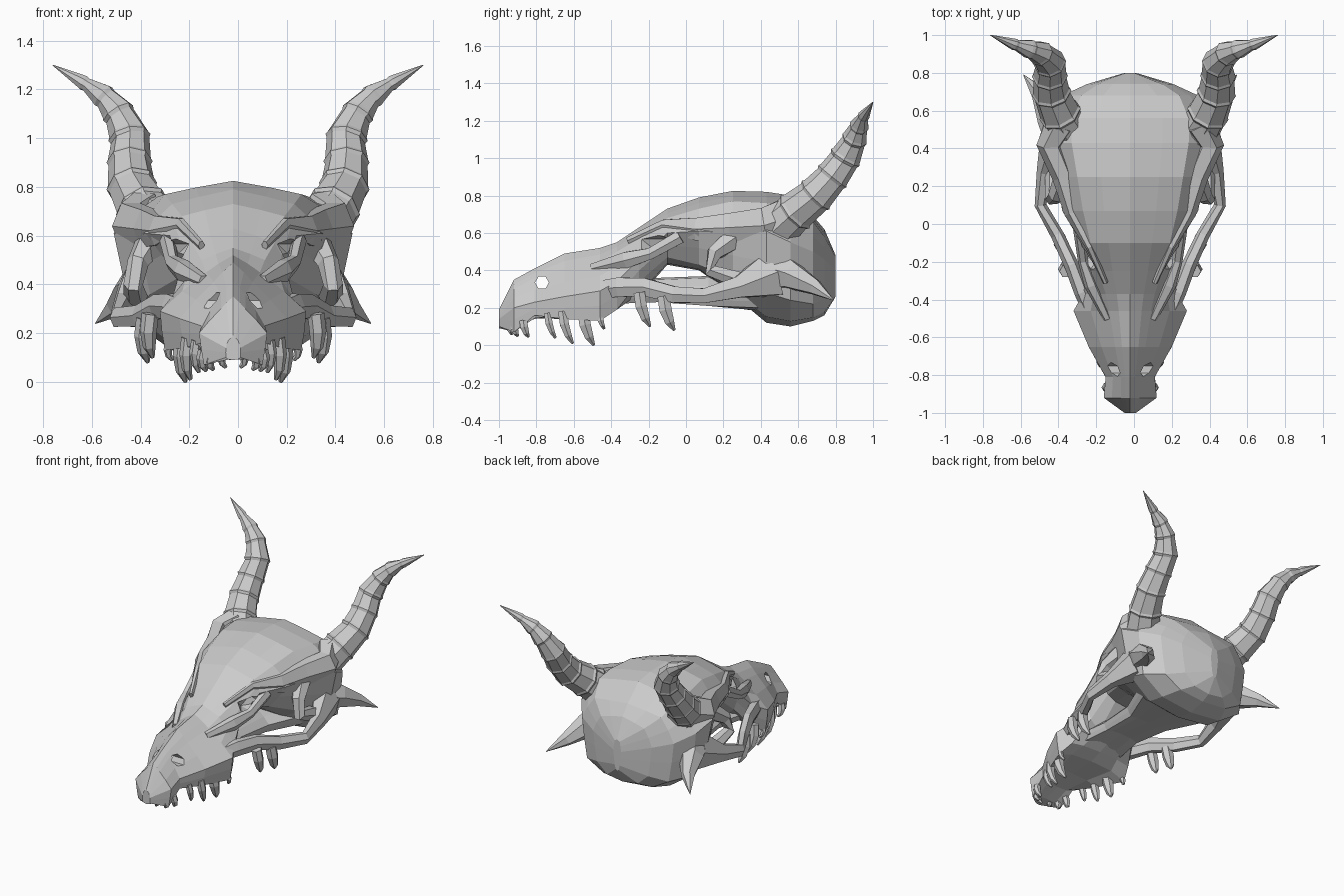
import bpy, bmesh
from mathutils import Vector, Matrix

if "Cube" in bpy.data.objects:
    bpy.data.objects.remove(bpy.data.objects["Cube"])

OFF = -0.02  # the skull sits slightly left of its horns


def finish(name, bm, mirror=False, off=OFF):
    bmesh.ops.recalc_face_normals(bm, faces=bm.faces)
    me = bpy.data.meshes.new(name)
    bm.to_mesh(me)
    bm.free()
    ob = bpy.data.objects.new(name, me)
    bpy.context.collection.objects.link(ob)
    ob.location.x = off
    if mirror:
        m = ob.modifiers.new("mirror", 'MIRROR')
        m.use_mirror_merge = False
    return ob


def skin(bm, rings):
    """Bridge equal rings of points and cap both ends."""
    vs = [[bm.verts.new(p) for p in r] for r in rings]
    n = len(vs[0])
    for a, b in zip(vs, vs[1:]):
        for i in range(n):
            j = (i + 1) % n
            bm.faces.new((a[i], a[j], b[j], b[i]))
    bm.faces.new(vs[0])
    bm.faces.new(vs[-1])


def loft(name, sections):
    """Symmetric cross-sections: y, top z, shoulder, widest, lower edge, bottom z."""
    bm = bmesh.new()
    rings = []
    for y, zt, x1, z1, x2, z2, x3, z3, zb in sections:
        half = [(x1 * .55, zt * .5 + z1 * .5), (x1, z1),
                ((x1 + x2) * .51, (z1 + z2) * .503), (x2, z2),
                ((x2 + x3) * .505, (z2 + z3) / 2), (x3, z3),
                (x3 * .6, zb * .8 + z3 * .2)]
        ring = [(0, y, zt)] + [(x, y, z) for x, z in half] + [(0, y, zb)]
        ring += [(-x, y, z) for x, z in reversed(half)]
        rings.append(ring)
    skin(bm, rings)
    return finish(name, bm)


def add_tube(bm, pts, radii, sides=6, ridged=False, flat=1.0):
    """Tapered tube along a path; flat squeezes it sideways."""
    pts = [Vector(p) for p in pts]
    rings = []
    for i, p in enumerate(pts):
        d = (pts[min(i + 1, len(pts) - 1)] - pts[max(i - 1, 0)]).normalized()
        ref = Vector((1, 0, 0)) if abs(d.x) < .85 else Vector((0, 0, 1))
        u = (ref - d * ref.dot(d)).normalized()
        frame = Matrix((u, d.cross(u), d)).transposed() @ Matrix.Diagonal((flat, 1, 1))
        inner = ridged and 0 < i < len(pts) - 1
        for shift, k in ([(-.012, .97), (.004, 1.06), (.018, .98)] if inner else [(0, 1)]):
            spoke = Vector((max(radii[i] * k, .002), 0, 0))
            rings.append([p + d * shift + frame @ (Matrix.Rotation(6.28319 * s / sides, 3, 'Z') @ spoke)
                          for s in range(sides)])
    skin(bm, rings)


def tube(name, pts, radii, sides=6, ridged=False, flat=1.0, off=OFF):
    bm = bmesh.new()
    add_tube(bm, pts, radii, sides, ridged, flat)
    return finish(name, bm, True, off)


# Skull: snout, brow roof and rounded braincase
skull = loft("skull", [
    (-1.00, .19, .02, .17, .03, .14, .03, .10, .09),
    (-.92, .35, .05, .30, .14, .20, .12, .07, .10),
    (-.81, .41, .05, .36, .13, .23, .13, .16, .14),
    (-.65, .49, .08, .41, .22, .26, .20, .14, .17),
    (-.46, .52, .11, .45, .30, .29, .28, .13, .18),
    (-.37, .55, .13, .50, .25, .34, .24, .19, .21),
    (-.25, .63, .17, .57, .22, .46, .18, .34, .26),
    (-.10, .73, .21, .68, .26, .60, .16, .47, .43),
    (.07, .79, .25, .73, .36, .61, .22, .43, .40),
    (.25, .825, .28, .77, .39, .60, .34, .36, .27),
    (.43, .82, .31, .76, .49, .61, .41, .28, .12),
    (.56, .80, .31, .74, .45, .55, .41, .24, .10),
    (.68, .69, .26, .66, .36, .50, .32, .22, .13),
    (.74, .62, .17, .58, .23, .46, .20, .25, .16),
    (.80, .48, .02, .47, .03, .40, .02, .30, .26),
])

# Palate floor joining snout and braincase
loft("palate", [
    (-.42, .32, .12, .32, .20, .27, .17, .22, .23),
    (-.15, .36, .08, .35, .15, .28, .13, .23, .25),
    (.12, .37, .09, .36, .18, .27, .15, .21, .22),
    (.40, .36, .14, .35, .30, .27, .27, .20, .18),
])

# Openings: nostrils and eye sockets
bm = bmesh.new()
bmesh.ops.create_cone(bm, cap_ends=True, segments=6, radius1=.037, radius2=.037, depth=.8,
                      matrix=Matrix.Translation((0, -.77, .335)) @ Matrix.Rotation(1.5708, 4, 'Y'))
nostril_cutter = finish("nostril_cutter", bm)
bm = bmesh.new()
bmesh.ops.create_icosphere(bm, subdivisions=1, radius=1,
                           matrix=Matrix.Translation((.27, -.17, .54))
                           @ Matrix.Diagonal((.12, .13, .06, 1)))
socket_cutter = finish("socket_cutter", bm, True)
for cutter in (nostril_cutter, socket_cutter):
    b = skull.modifiers.new("opening", 'BOOLEAN')
    b.operation = 'DIFFERENCE'
    b.solver = 'EXACT'
    b.object = cutter
    cutter.hide_render = True
    cutter.hide_viewport = True

# Cheek arches, bars around the eyes, brow plates
tube("cheek_arch", [(.19, -.52, .29), (.255, -.36, .31), (.31, -.22, .31), (.385, -.06, .27), (.475, .10, .265),
                    (.45, .28, .31), (.38, .46, .38)], [.05, .06, .055, .05, .045, .065, .14], flat=.7)
tube("eye_bar", [(.33, .27, .58), (.39, .15, .49), (.41, .13, .40), (.40, .28, .35)],
     [.07, .045, .04, .05])
tube("front_eye_bar", [(.12, -.50, .41), (.205, -.32, .455), (.25, -.19, .49), (.27, -.03, .58)],
     [.03, .05, .035, .04], flat=.8)
tube("brow_plate", [(.13, -.31, .56), (.215, -.12, .645), (.30, .06, .62), (.35, .25, .63),
                    (.42, .42, .64), (.36, .54, .68)], [.02, .03, .07, .09, .11, .12], flat=.7)

# Ringed horns
tube("horn", [(.33, .48, .62), (.39, .58, .71), (.435, .69, .80), (.445, .78, .90), (.445, .85, 1.0),
              (.49, .90, 1.10), (.55, .925, 1.17), (.63, .95, 1.225), (.76, 1.0, 1.30)],
     [.12, .11, .10, .09, .083, .066, .05, .03, .001], 8, True, off=0)

# Rear side spikes
tube("side_spike", [(.34, .48, .40), (.42, .57, .37), (.48, .69, .31), (.565, .79, .24)],
     [.13, .08, .045, .001], 6)

# Curved teeth: x, y, base z, tip z, radius
bm = bmesh.new()
for x, y, z, tip, r in [(.04, -.95, .12, .06, .018), (.09, -.92, .11, .05, .022),
                        (.12, -.87, .13, .045, .024), (.15, -.74, .17, .04, .022),
                        (.185, -.66, .18, .01, .028), (.205, -.55, .18, 0, .035),
                        (.26, -.46, .16, .09, .018),
                        (.34, -.25, .28, .10, .035), (.36, -.12, .26, .08, .038)]:
    h = z - tip
    add_tube(bm, [(x, y, z), (x + .008, y + h * .06, z - h * .4),
                  (x + .004, y + h * .18, z - h * .75), (x - .01, y + h * .32, tip)],
             [r, r, r * .75, .008], 6)
finish("teeth", bm, True)
